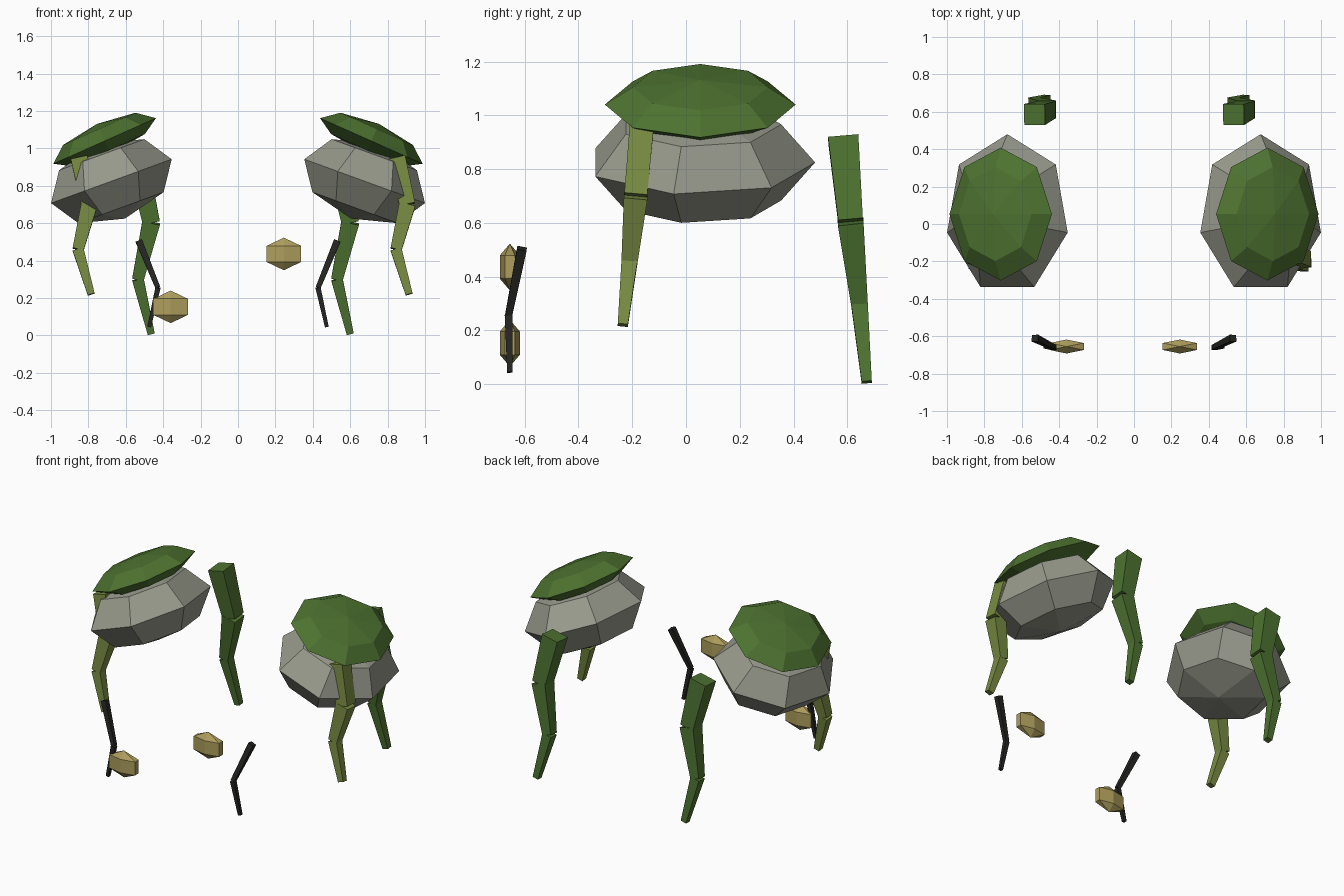
import bpy, bmesh
from math import sin, cos, pi, radians
from mathutils import Vector, Matrix

if "Cube" in bpy.data.objects:
    bpy.data.objects.remove(bpy.data.objects["Cube"])


def material(name, rgb):
    m = bpy.data.materials.new(name)
    m.diffuse_color = (*rgb, 1)
    m.use_nodes = True
    m.node_tree.nodes["Principled BSDF"].inputs["Base Color"].default_value = m.diffuse_color
    return m


STONE = material("stone", (0.31, 0.32, 0.26))
MOSS = material("moss", (0.075, 0.17, 0.03))
OLIVE = material("olive", (0.19, 0.26, 0.055))
LEAF = material("leaf", (0.075, 0.17, 0.03))
DARK = material("dark", (0.018, 0.018, 0.016))
GOLD = material("gold", (0.42, 0.34, 0.11))


def finish(name, bm, mat):
    bmesh.ops.recalc_face_normals(bm, faces=bm.faces)
    me = bpy.data.meshes.new(name)
    bm.to_mesh(me)
    bm.free()
    me.materials.append(mat)
    ob = bpy.data.objects.new(name, me)
    bpy.context.collection.objects.link(ob)
    return ob


def ball(name, loc, radii, segs, steps, mat, tilt=0, low=1):
    """Coarse ellipsoid, first corner on +y; low flattens the underside."""
    bm = bmesh.new()
    rx, ry, rz = radii
    top = bm.verts.new((0, 0, rz))
    bottom = bm.verts.new((0, 0, -rz * low))
    rings = []
    for i in range(1, steps):
        lat = pi / 2 - pi * i / steps
        z = rz * sin(lat) * (low if lat < 0 else 1)
        rings.append([bm.verts.new((rx * cos(lat) * sin(2 * pi * k / segs),
                                    ry * cos(lat) * cos(2 * pi * k / segs), z))
                      for k in range(segs)])
    for k in range(segs):
        n = (k + 1) % segs
        bm.faces.new((top, rings[0][k], rings[0][n]))
        bm.faces.new((bottom, rings[-1][n], rings[-1][k]))
        for a, b in zip(rings, rings[1:]):
            bm.faces.new((a[k], b[k], b[n], a[n]))
    ob = finish(name, bm, mat)
    ob.location = loc
    ob.rotation_euler.y = radians(tilt)


def limb(name, points, widths, mat):
    """Chain of tapered square bars; widths holds (start, end) per bar."""
    bm = bmesh.new()
    pts = [Vector(p) for p in points]
    for a, b, (w0, w1) in zip(pts, pts[1:], widths):
        d = b - a
        turn = Vector((0, 0, -1)).rotation_difference(d).to_matrix().to_4x4()
        vs = bmesh.ops.create_cube(bm, size=1)["verts"]
        for v in vs:
            w = w0 if v.co.z > 0 else w1
            v.co = Vector((v.co.x * w, v.co.y * w, (v.co.z - 0.5) * d.length))
        bmesh.ops.transform(bm, matrix=Matrix.Translation(a) @ turn, verts=vs)
    finish(name, bm, mat)


for side, s in (("left", -1), ("right", 1)):
    # mirrored boulder and its cap
    ball(side + "_boulder", (0.677 * s, 0.05, 0.825), (0.352, 0.43, 0.213), 7, 4, STONE, 20 * s)
    ball(side + "_cap", (0.713 * s, 0.053, 1.04), (0.30, 0.355, 0.10), 8, 4, MOSS, 24 * s, 0.76)

    # legs bend the same way on both sides
    fx, bx = 0.85 * s, 0.532 * s
    limb(side + "_front_leg",
         [(fx, -0.165, 0.95), (fx + 0.055, -0.187, 0.70),
          (fx - 0.005, -0.21, 0.46), (fx + 0.065, -0.235, 0.22)],
         [(0.09, 0.085), (0.088, 0.06), (0.06, 0.038)], OLIVE)
    limb(side + "_back_leg",
         [(bx, 0.585, 0.913), (bx + 0.068, 0.612, 0.605),
          (bx - 0.003, 0.645, 0.30), (bx + 0.068, 0.672, 0.008)],
         [(0.113, 0.092), (0.096, 0.062), (0.062, 0.038)], LEAF)

    # thin dark twig, mirrored
    limb(side + "_twig",
         [(0.53 * s, -0.61, 0.505), (0.428 * s, -0.66, 0.255), (0.475 * s, -0.655, 0.045)],
         [(0.036, 0.026), (0.028, 0.02)], DARK)

# flat faceted nuggets at different heights
ball("left_nugget", (-0.36, -0.655, 0.153), (0.122, 0.043, 0.087), 6, 3, GOLD)
ball("right_nugget", (0.245, -0.655, 0.436), (0.122, 0.043, 0.087), 6, 3, GOLD)
